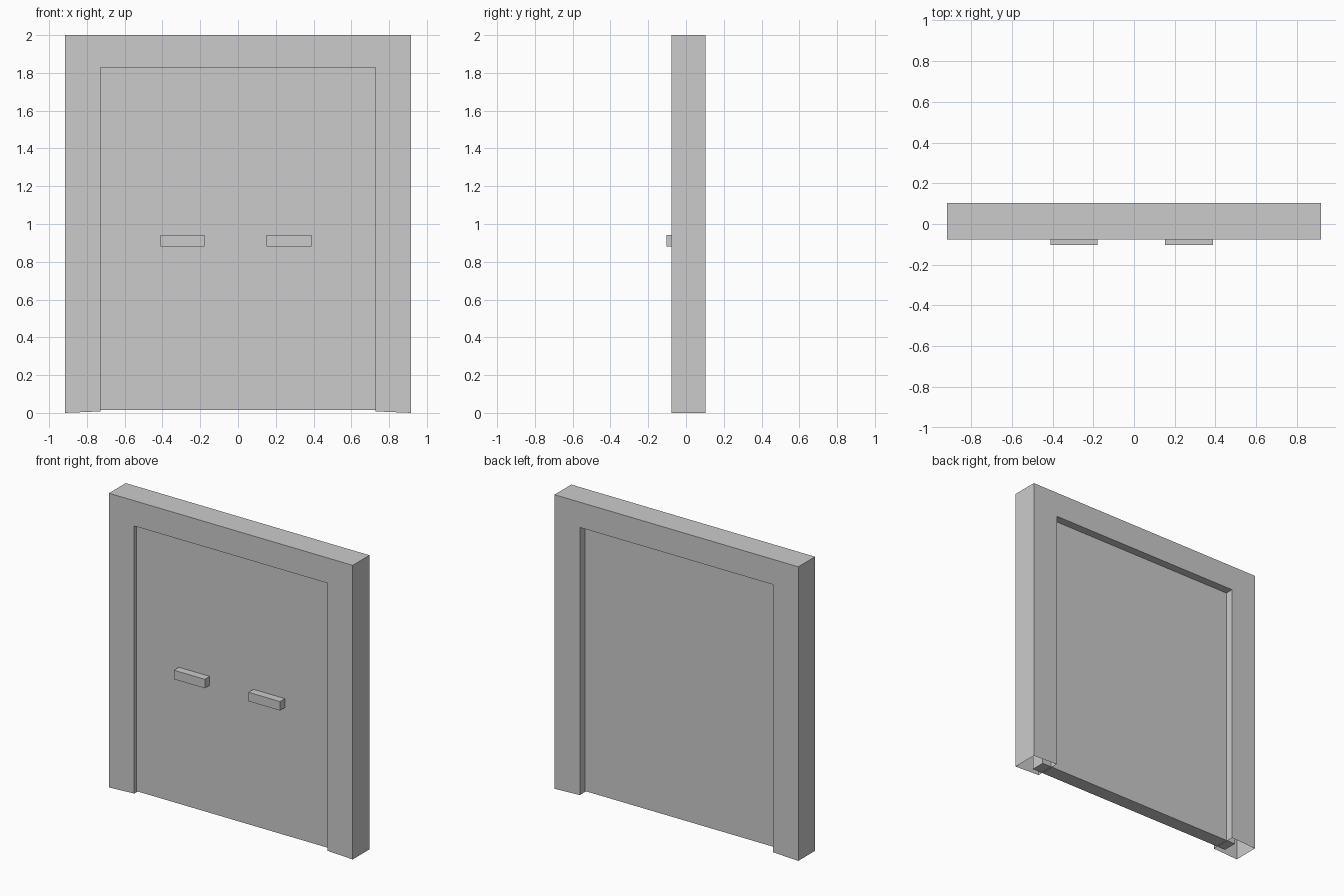
import bpy, bmesh

if "Cube" in bpy.data.objects:
    bpy.data.objects.remove(bpy.data.objects["Cube"])


def finish(name, bm):
    bmesh.ops.recalc_face_normals(bm, faces=bm.faces)
    mesh = bpy.data.meshes.new(name)
    bm.to_mesh(mesh)
    bm.free()
    obj = bpy.data.objects.new(name, mesh)
    bpy.context.collection.objects.link(obj)
    return obj


def box(name, lo, hi):
    bm = bmesh.new()
    bmesh.ops.create_cube(bm, size=1)
    for v in bm.verts:
        v.co = [(a + b) / 2 + c * (b - a) for a, b, c in zip(lo, hi, v.co)]
    return finish(name, bm)


# Door frame: hollow arch-shaped casing, open under both posts
half = [(0.727, 1.828), (0.727, 0.008), (0.917, 0.0), (0.917, 2.0)]
outline = half + [(-x, z) for x, z in reversed(half)]
bm = bmesh.new()
front = [bm.verts.new((x, -0.077, z)) for x, z in outline]
back = [bm.verts.new((x, 0.103, z)) for x, z in outline]
n = len(outline)
# Front and back as post, header, post so corners stay clean
for ring in (front, back):
    for ids in ((0, 1, 2, 3), (0, 3, 4, 7), (4, 5, 6, 7)):
        bm.faces.new([ring[i] for i in ids])
for i in range(n):
    if i not in (1, 5):  # post undersides stay open
        j = (i + 1) % n
        bm.faces.new((front[i], front[j], back[j], back[i]))
finish("door_frame", bm)

# Door slab, its edges tucked inside the hollow frame
box("door_panel", (-0.797, -0.05, 0.014), (0.797, 0.047, 1.9))

# Front handles
for side, x0, x1 in (("left", -0.411, -0.178), ("right", 0.151, 0.388)):
    box(f"{side}_handle", (x0, -0.103, 0.881), (x1, -0.045, 0.942))
